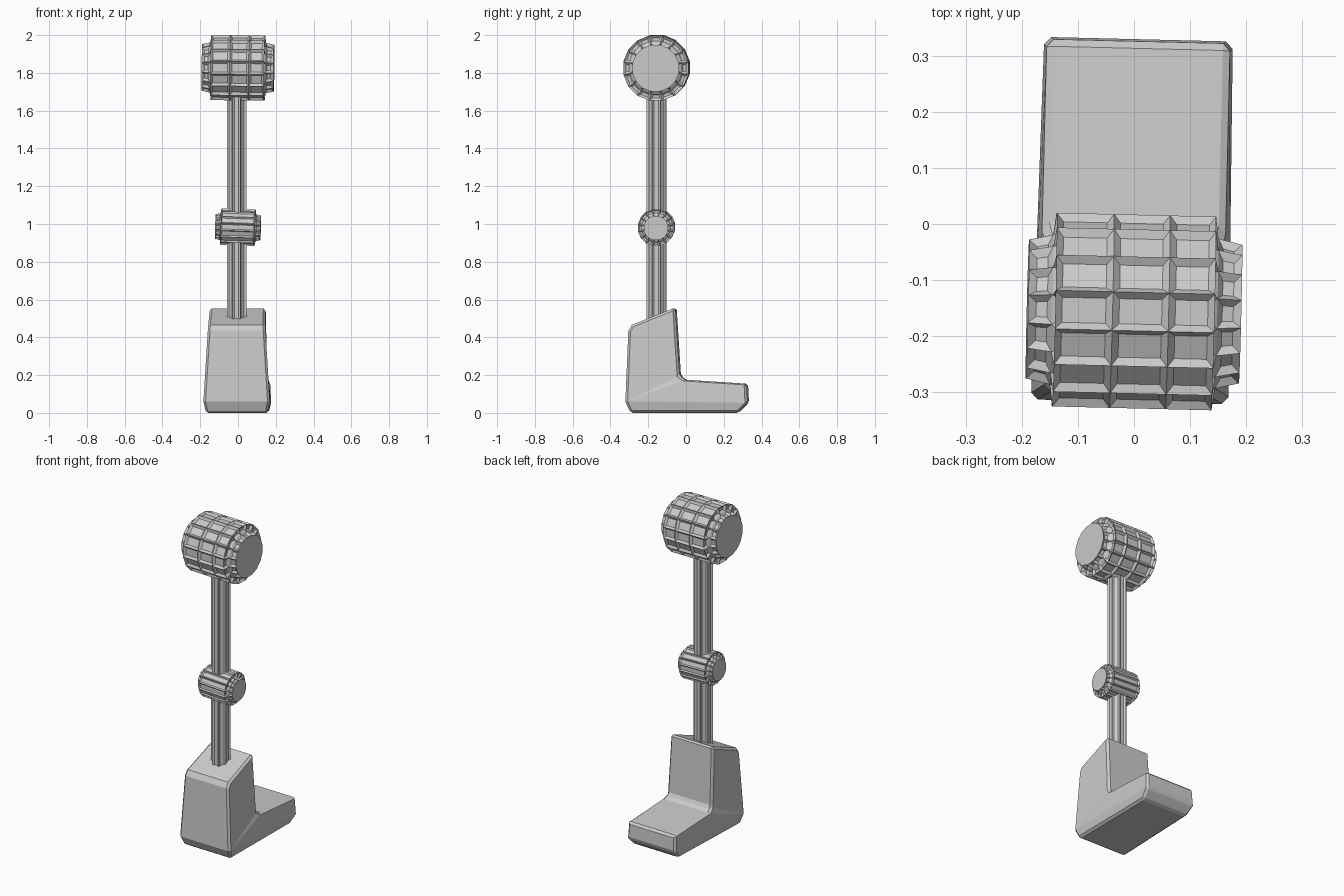
import bpy, bmesh, math
from mathutils import Matrix

if "Cube" in bpy.data.objects:
    bpy.data.objects.remove(bpy.data.objects["Cube"])

YAW = math.radians(-1.4)   # the whole model is turned very slightly


def finish(bm, name):
    bmesh.ops.recalc_face_normals(bm, faces=bm.faces[:])
    me = bpy.data.meshes.new(name)
    bm.to_mesh(me)
    bm.free()
    ob = bpy.data.objects.new(name, me)
    bpy.context.collection.objects.link(ob)
    return ob


def panelled_lathe(name, profile, sides, matrix, rim, depth):
    """Lathe (offset, radius) pairs around local x, then sink a panel in every side quad."""
    bm = bmesh.new()
    rings = []
    for x, r in profile:
        angles = [2 * math.pi * (k + 0.5) / sides for k in range(sides)]
        rings.append([bm.verts.new((x, r * math.sin(a), r * math.cos(a))) for a in angles])
    quads = []
    for a, b in zip(rings, rings[1:]):
        for k in range(sides):
            n = (k + 1) % sides
            quads.append(bm.faces.new((a[k], a[n], b[n], b[k])))
    bm.faces.new(rings[0])
    bm.faces.new(rings[-1])
    bmesh.ops.recalc_face_normals(bm, faces=bm.faces[:])
    bmesh.ops.inset_individual(bm, faces=quads, thickness=rim, depth=-depth,
                               use_even_offset=True)
    bmesh.ops.transform(bm, matrix=matrix, verts=bm.verts[:])
    return finish(bm, name)


def place(x, y, z, tilt=0.0):
    return (Matrix.Translation((x, y, z)) @ Matrix.Rotation(YAW, 4, 'Z')
            @ Matrix.Rotation(math.radians(tilt), 4, 'Y'))


# Large drum at the top, three rows of panels and a stepped hub each side
panelled_lathe("top_drum",
               [(-.19, .126), (-.147, .136), (-.142, .176), (-.04, .176),
                (.06, .176), (.142, .176), (.147, .136), (.19, .126)],
               16, place(0, -.156, 1.827, 0.6), .012, .012)

# Small joint drum halfway down
panelled_lathe("joint_drum",
               [(-.12, .066), (-.094, .073), (-.09, .098),
                (.09, .098), (.094, .073), (.12, .066)],
               16, place(0, -.156, .983, 2), .007, .007)

# Fluted shafts
for name, z0, z1 in (("upper_shaft", .98, 1.75), ("lower_shaft", .42, .98)):
    half = (z1 - z0) / 2
    m = place(-.007, -.156, (z0 + z1) / 2) @ Matrix.Rotation(math.radians(90), 4, 'Y')
    panelled_lathe(name, [(-half, .056), (half, .056)], 8, m, .01, .008)

# Boot: side profile of (y, z, half width)
profile = [(-.290, .0, .163), (-.317, .06, .176), (-.302, .435, .153),
           (-.283, .466, .151), (-.053, .558, .148), (-.030, .196, .155),
           (.000, .175, .163), (.325, .154, .163), (.330, .053, .168), (.275, .0, .155)]
bm = bmesh.new()
left = [bm.verts.new((-w, y, z)) for y, z, w in profile]
right = [bm.verts.new((w, y, z)) for y, z, w in profile]
for i in range(len(profile)):
    j = (i + 1) % len(profile)
    bm.faces.new((left[i], left[j], right[j], right[i]))
for side in (left, right):
    for ids in ((1, 2, 3, 4, 5), (1, 5, 6), (1, 6, 7, 8), (0, 1, 8, 9)):
        bm.faces.new([side[i] for i in ids])
bmesh.ops.rotate(bm, verts=bm.verts[:], cent=(0, 0, 0),
                 matrix=Matrix.Rotation(YAW, 3, 'Z'))
boot = finish(bm, "boot")
bevel = boot.modifiers.new("edge_chamfer", 'BEVEL')
bevel.width = .012
bevel.segments = 1
bevel.limit_method = 'ANGLE'
bevel.angle_limit = math.radians(40)
